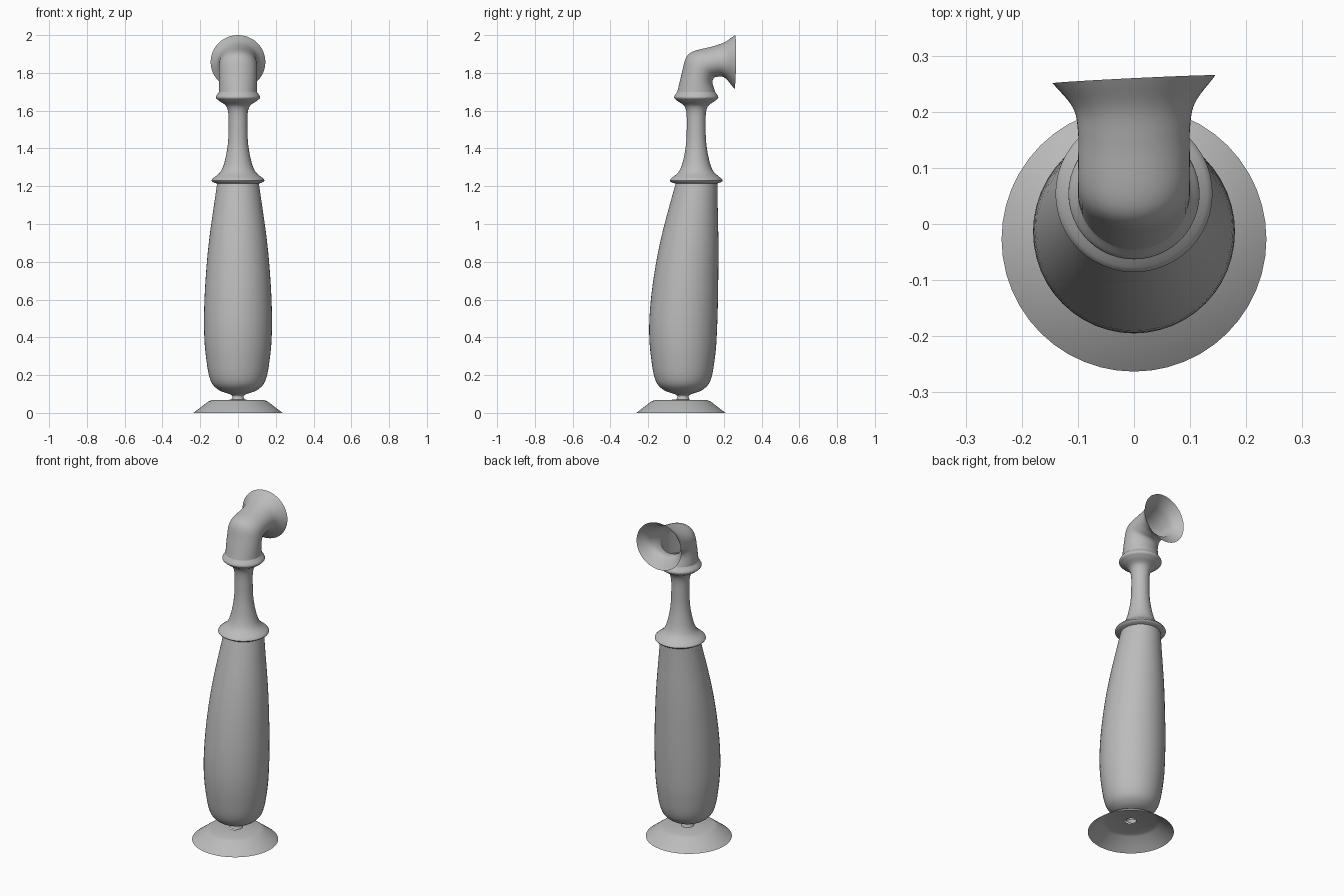
import bpy
import math
from mathutils import Vector

cube = bpy.data.objects.get("Cube")
if cube:
    bpy.data.objects.remove(cube, do_unlink=True)

SIDES = 48
NECK_Y = 0.054
FOOT_Y = -0.027

grey = bpy.data.materials.new("plain grey")
grey.use_nodes = True
colour = (0.5, 0.5, 0.5, 1)
grey.diffuse_color = colour
grey.node_tree.nodes["Principled BSDF"].inputs["Base Color"].default_value = colour


def mix(start, end, factor):
    return start + (end - start) * factor


def smooth_path(points, steps=6):
    """Pass a centripetal spline through the given points of any dimension."""
    points = [Vector(point) for point in points]
    padded = [mix(points[1], points[0], 2), *points, mix(points[-2], points[-1], 2)]
    path = []
    for a, b, c, d in zip(padded, padded[1:], padded[2:], padded[3:]):
        start = math.sqrt((b - a).length)
        end = start + math.sqrt((c - b).length)
        last = end + math.sqrt((d - c).length)
        for step in range(steps):
            t = mix(start, end, step / steps)
            middle = mix(b, c, (t - start) / (end - start))
            left = mix(mix(a, b, t / start), middle, t / end)
            right = mix(middle, mix(c, d, (t - end) / (last - end)), (t - start) / (last - start))
            path.append(mix(left, right, (t - start) / (end - start)))
    return path + [points[-1]]


def loft(name, rings, yaw=0.0):
    """Skin open rings given as front y, front z, back y, back z and half width."""
    verts, faces = [], []
    for i, (front_y, front_z, back_y, back_z, width) in enumerate(rings):
        front, back = Vector((0, front_y, front_z)), Vector((0, back_y, back_z))
        side = Vector((width, width * yaw * i / len(rings), 0))
        for k in range(SIDES):
            angle = math.tau * k / SIDES
            verts.append(mix(front, back, 0.5) + (front - back) / 2 * math.cos(angle)
                         + side * math.sin(angle))
    for low in range(0, len(verts) - SIDES, SIDES):
        for k in range(SIDES):
            n = (k + 1) % SIDES
            faces.append((low + k, low + n, low + SIDES + n, low + SIDES + k))
    mesh = bpy.data.meshes.new(name)
    mesh.from_pydata(verts, [], faces)
    mesh.materials.append(grey)
    obj = bpy.data.objects.new(name, mesh)
    bpy.context.collection.objects.link(obj)
    bpy.ops.object.select_all(action="DESELECT")
    obj.select_set(True)
    bpy.context.view_layer.objects.active = obj
    bpy.ops.object.shade_smooth_by_angle(angle=math.radians(40))


def turned(name, profile, centre):
    """Stack level round rings whose centre follows a rule of height."""
    loft(name, [(centre(z) - r, z, centre(z) + r, z, r) for r, z in profile])


def body_lean(z):
    """The body stands upright low down, then curves back towards the neck."""
    return mix(-0.016, NECK_Y, (max(0, z - 0.4) / 0.8) ** 1.6)


# Hollow foot with a small hole for the stem
foot_profile = [(0.236, 0), (0.158, 0.06), (0.14, 0.067), (0.03, 0.07)]
turned("foot", foot_profile, lambda z: FOOT_Y)

# Short stem flaring into the leaning body
body_profile = [(0.035, 0.07), (0.03, 0.09), (0.1, 0.12), (0.14, 0.16),
                (0.17, 0.3), (0.18, 0.5), (0.16, 0.85), (0.11, 1.22)]
turned("body", smooth_path(body_profile), body_lean)

# Collar and waisted neck, ending in a bead
neck_profile = [(0.04, 1.21), (0.11, 1.214), (0.14, 1.23), (0.09, 1.28), (0.06, 1.38),
                (0.05, 1.5), (0.06, 1.62), (0.1, 1.652), (0.117, 1.67), (0.1, 1.7)]
turned("neck", smooth_path(neck_profile), lambda z: NECK_Y)

# Bent pipe opening into a flared horn
horn_rings = [
    (-0.046, 1.7, 0.154, 1.7, 0.1),
    (-0.022, 1.8, 0.14, 1.75, 0.1),
    (0, 1.88, 0.15, 1.775, 0.1),
    (0.03, 1.91, 0.17, 1.78, 0.1),
    (0.14, 1.94, 0.2, 1.777, 0.1),
    (0.2, 1.96, 0.22, 1.76, 0.108),
    (0.26, 2, 0.256, 1.715, 0.145)]
loft("horn", smooth_path(horn_rings), yaw=0.05)
